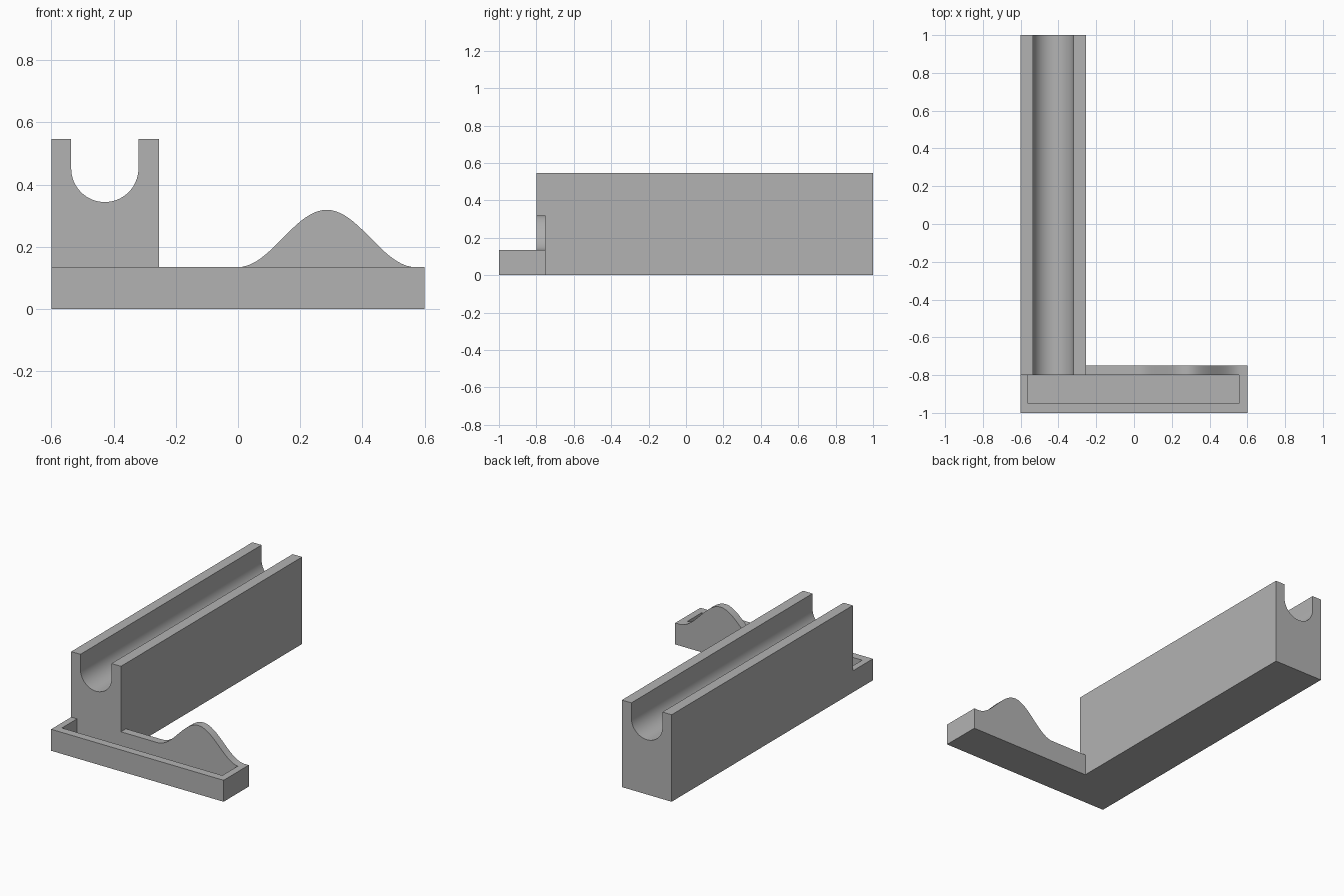
import bpy, bmesh, math

cube = bpy.data.objects.get("Cube")
if cube:
    bpy.data.objects.remove(cube, do_unlink=True)

grey = bpy.data.materials.new("plain grey")
grey.use_nodes = True
colour = (0.45, 0.45, 0.45, 1)
grey.diffuse_color = colour
grey.node_tree.nodes["Principled BSDF"].inputs["Base Color"].default_value = colour


def prism(name, profile, y0, y1):
    """Extrude an x-z outline along y."""
    bm = bmesh.new()
    face = bm.faces.new([bm.verts.new((x, y0, z)) for x, z in profile])
    new = bmesh.ops.extrude_face_region(bm, geom=[face])["geom"]
    moved = [v for v in new if isinstance(v, bmesh.types.BMVert)]
    bmesh.ops.translate(bm, verts=moved, vec=(0, y1 - y0, 0))
    bmesh.ops.recalc_face_normals(bm, faces=bm.faces)
    mesh = bpy.data.meshes.new(name)
    bm.to_mesh(mesh)
    bm.free()
    mesh.materials.append(grey)
    obj = bpy.data.objects.new(name, mesh)
    bpy.context.collection.objects.link(obj)
    return obj


def rect(x0, x1, z0, z1):
    return [(x0, z0), (x1, z0), (x1, z1), (x0, z1)]


def combine(target, other, operation):
    """Apply a boolean and discard the helper."""
    mod = target.modifiers.new("combine", "BOOLEAN")
    mod.operation = operation
    mod.solver = "EXACT"
    mod.object = other
    bpy.context.view_layer.objects.active = target
    bpy.ops.object.modifier_apply(modifier=mod.name)
    bpy.data.objects.remove(other, do_unlink=True)


LEFT, RIGHT, RIM, TOP = -0.6, 0.6, 0.135, 0.547
RAIL_RIGHT, RAIL_FRONT, WALL_BACK = -0.254, -0.8, -0.75

# Grooved rail with a round-bottomed channel
cx, cz, r = -0.428, 0.452, 0.108
channel = [(cx + r * math.cos(a), cz - r * math.sin(a))
           for a in (math.pi * i / 32 for i in range(33))]
rail_outline = [(LEFT, 0), (RAIL_RIGHT, 0), (RAIL_RIGHT, TOP), (cx + r, TOP),
                *channel, (cx - r, TOP), (LEFT, TOP)]
body = prism("rail_and_tray", rail_outline, RAIL_FRONT, 1)

# Back wall of the tray with a bell-shaped hump
hump = [(0.57 * i / 40, RIM + 0.092 * (1 - math.cos(2 * math.pi * i / 40)))
        for i in range(40, -1, -1)]
wall_outline = [(-0.4, 0), (RIGHT, 0), (RIGHT, RIM), *hump, (-0.4, RIM)]
combine(body, prism("back_wall", wall_outline, RAIL_FRONT, WALL_BACK), "UNION")

# Tray block, then its hollow
combine(body, prism("tray_block", rect(LEFT, RIGHT, 0, RIM), -1, RAIL_FRONT), "UNION")
combine(body, prism("tray_hollow", rect(-0.56, 0.556, 0.04, 0.3), -0.95, RAIL_FRONT), "DIFFERENCE")

# Merge coplanar faces and smooth the curved ones
bm = bmesh.new()
bm.from_mesh(body.data)
bmesh.ops.remove_doubles(bm, verts=bm.verts, dist=0.0001)
bmesh.ops.dissolve_limit(bm, angle_limit=math.radians(0.2), verts=bm.verts, edges=bm.edges)
bm.to_mesh(body.data)
bm.free()
bpy.ops.object.select_all(action="DESELECT")
body.select_set(True)
bpy.context.view_layer.objects.active = body
bpy.ops.object.shade_smooth_by_angle(angle=math.radians(30))
